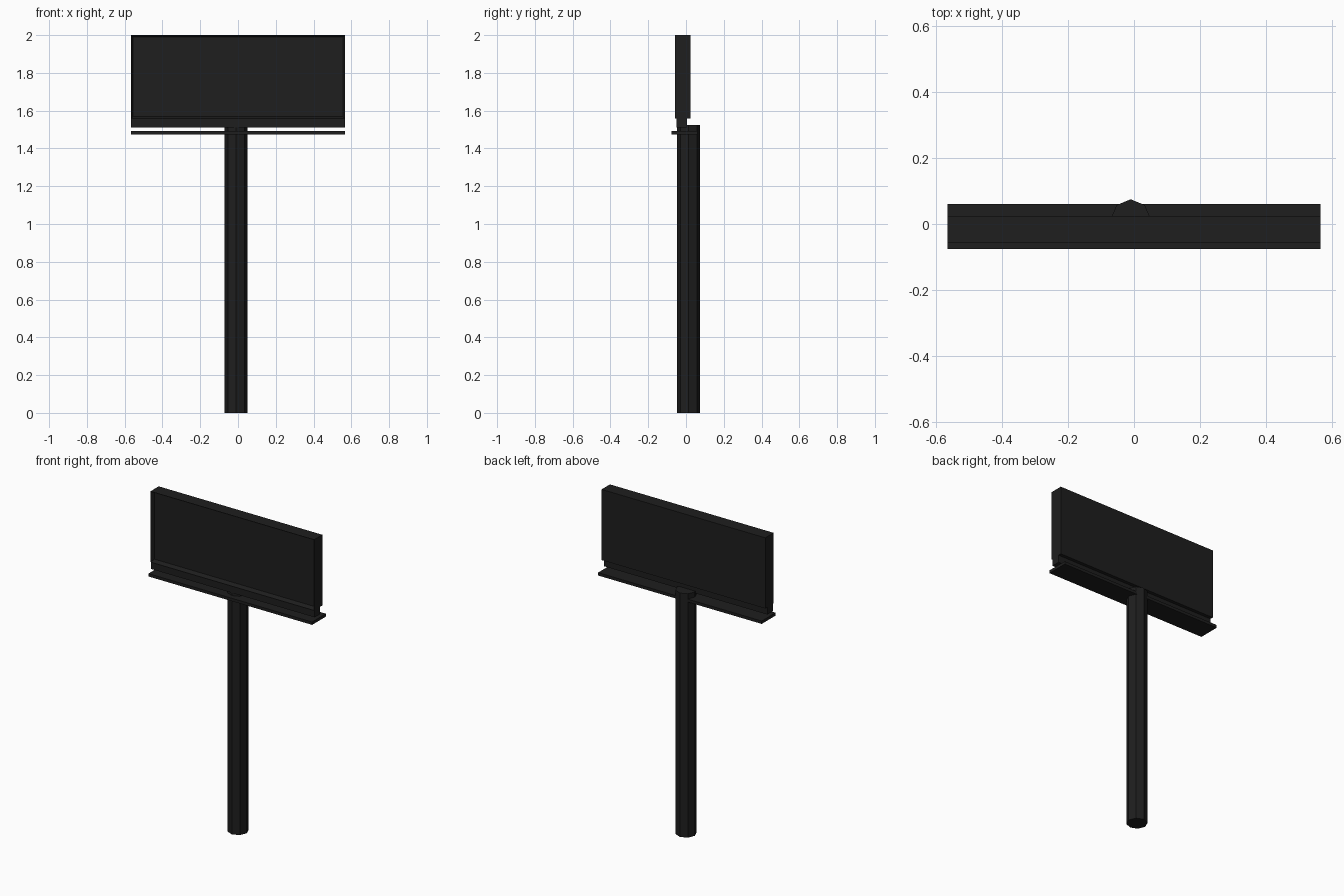
import bpy, bmesh, math

if "Cube" in bpy.data.objects:
    bpy.data.objects.remove(bpy.data.objects["Cube"])


def box(name, x, y, z):
    """Box from (min, max) ranges on each axis."""
    bm = bmesh.new()
    bmesh.ops.create_cube(bm, size=1)
    for v in bm.verts:
        v.co = [r[0] if c < 0 else r[1] for c, r in zip(v.co, (x, y, z))]
    return finish(name, bm)


def finish(name, bm):
    me = bpy.data.meshes.new(name)
    bm.to_mesh(me)
    bm.free()
    ob = bpy.data.objects.new(name, me)
    bpy.context.collection.objects.link(ob)
    ob.data.materials.append(dark)
    return ob


dark = bpy.data.materials.new("dark_metal")
dark.diffuse_color = (0.013, 0.013, 0.013, 1)
dark.use_nodes = True
dark.node_tree.nodes["Principled BSDF"].inputs["Base Color"].default_value = dark.diffuse_color

W = 0.566

# octagonal pole, standing slightly off centre behind the board
bm = bmesh.new()
bmesh.ops.create_cone(bm, cap_ends=True, segments=8, radius1=0.061,
                      radius2=0.061, depth=1.525)
bmesh.ops.translate(bm, verts=bm.verts, vec=(-0.01, 0.014, 1.525 / 2))
finish("pole", bm)

# sign board with a shallow framed recess in its front face
board = box("sign_board", (-W, W), (-0.057, 0.025), (1.558, 2.0))
bm = bmesh.new()
bm.from_mesh(board.data)
bm.normal_update()
front = [f for f in bm.faces if f.normal.y < -0.9]
bmesh.ops.inset_region(bm, faces=front, thickness=0.016)
bmesh.ops.translate(bm, verts=front[0].verts, vec=(0, 0.025, 0))
bm.to_mesh(board.data)
bm.free()

# narrower beam carrying the board, and the thin service walkway
box("support_beam", (-W, W), (-0.05, 0.004), (1.512, 1.558))
box("walkway", (-W, W), (-0.076, 0.06), (1.475, 1.493))
